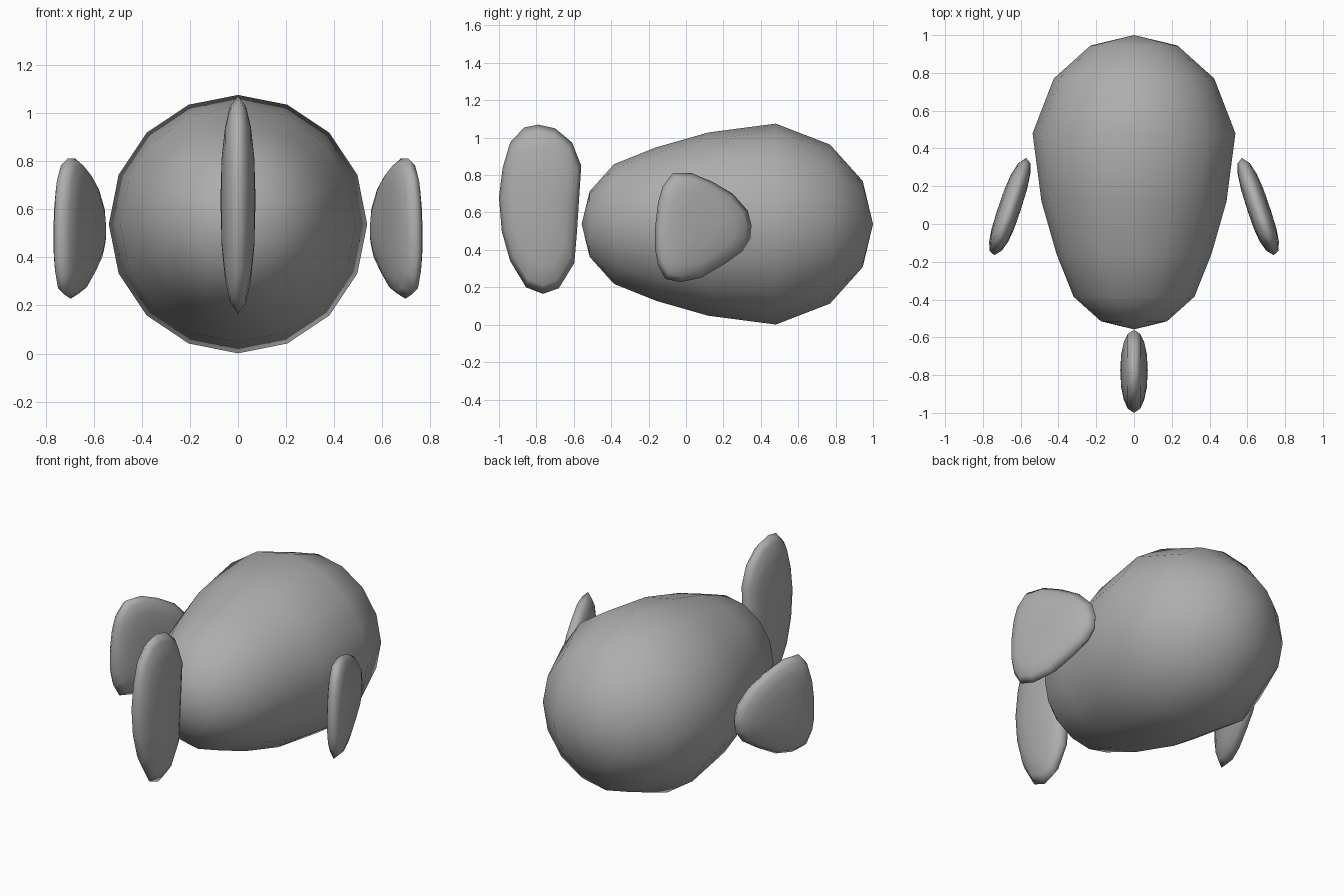
import bpy, bmesh, math

if "Cube" in bpy.data.objects:
    bpy.data.objects.remove(bpy.data.objects["Cube"], do_unlink=True)

grey = bpy.data.materials.new("plain grey")
COLOUR = (0.42, 0.42, 0.42, 1)
grey.diffuse_color = COLOUR
grey.use_nodes = True
grey.node_tree.nodes["Principled BSDF"].inputs["Base Color"].default_value = COLOUR


def skin(name, start, rings, end):
    """Closed smooth surface from a start pole, rings of points and an end pole."""
    bm = bmesh.new()
    a, b = bm.verts.new(start), bm.verts.new(end)
    loops = [[bm.verts.new(p) for p in ring] for ring in rings]
    n = len(loops[0])
    for i in range(n):
        j = (i + 1) % n
        bm.faces.new((a, loops[0][i], loops[0][j]))
        bm.faces.new((b, loops[-1][j], loops[-1][i]))
        for p, q in zip(loops, loops[1:]):
            bm.faces.new((p[i], q[i], q[j], p[j]))
    bmesh.ops.recalc_face_normals(bm, faces=bm.faces)
    for f in bm.faces:
        f.smooth = True
    mesh = bpy.data.meshes.new(name)
    bm.to_mesh(mesh)
    bm.free()
    mesh.materials.append(grey)
    obj = bpy.data.objects.new(name, mesh)
    bpy.context.collection.objects.link(obj)
    return obj


def fin(name, outline, centre, half, power, x_at, side=1):
    """Lens-shaped fin: (y, z) outline, swelling to half thickness in the middle."""
    cy, cz = centre

    def point(s, y, z, face):
        y, z = cy + s * (y - cy), cz + s * (z - cz)
        x = x_at(y) + face * half * math.sqrt(max(0, 1 - s ** power))
        return (side * x, y, z)

    levels = [(0.4, 1), (0.7, 1), (0.9, 1), (1, 0), (0.9, -1), (0.7, -1), (0.4, -1)]
    rings = [[point(s, y, z, f) for y, z in outline] for s, f in levels]
    return skin(name, point(0, cy, cz, 1), rings, point(0, cy, cz, -1))


# Body: sixteen-sided egg lying along y
AXIS = 0.538
profile = [(-0.515, 0.175), (-0.385, 0.32), (-0.16, 0.41), (0.12, 0.49),
           (0.48, 0.537), (0.77, 0.425), (0.945, 0.23)]
body_rings = [[(r * math.cos(k * math.pi / 8), y, AXIS + r * math.sin(k * math.pi / 8))
               for k in range(16)] for y, r in profile]
skin("body", (0, -0.558, AXIS), body_rings, (0, 1.0, AXIS))

# Upright fin ahead of the narrow end
upright = [(-0.79, 1.07), (-0.865, 1.055), (-0.94, 0.975), (-0.98, 0.84), (-1.0, 0.68),
           (-0.985, 0.50), (-0.94, 0.34), (-0.855, 0.20), (-0.765, 0.165), (-0.68, 0.195),
           (-0.597, 0.33), (-0.585, 0.47), (-0.575, 0.62), (-0.56, 0.85), (-0.61, 0.975),
           (-0.70, 1.05)]
fin("upright_fin", upright, (-0.775, 0.64), 0.073, 2.2, lambda y: 0)

# Slanted side fins, touching the body at their rounded tips
paddle = [(-0.07, 0.81), (0.03, 0.81), (0.14, 0.765), (0.25, 0.70), (0.33, 0.61),
          (0.35, 0.53), (0.345, 0.46), (0.30, 0.39), (0.20, 0.32), (0.08, 0.25),
          (-0.03, 0.228), (-0.11, 0.245), (-0.15, 0.32), (-0.165, 0.40),
          (-0.165, 0.52), (-0.15, 0.65), (-0.125, 0.74)]
for name, side in (("left_fin", 1), ("right_fin", -1)):
    fin(name, paddle, (0.07, 0.52), 0.062, 3, lambda y: 0.686 - 0.327 * y, side)
